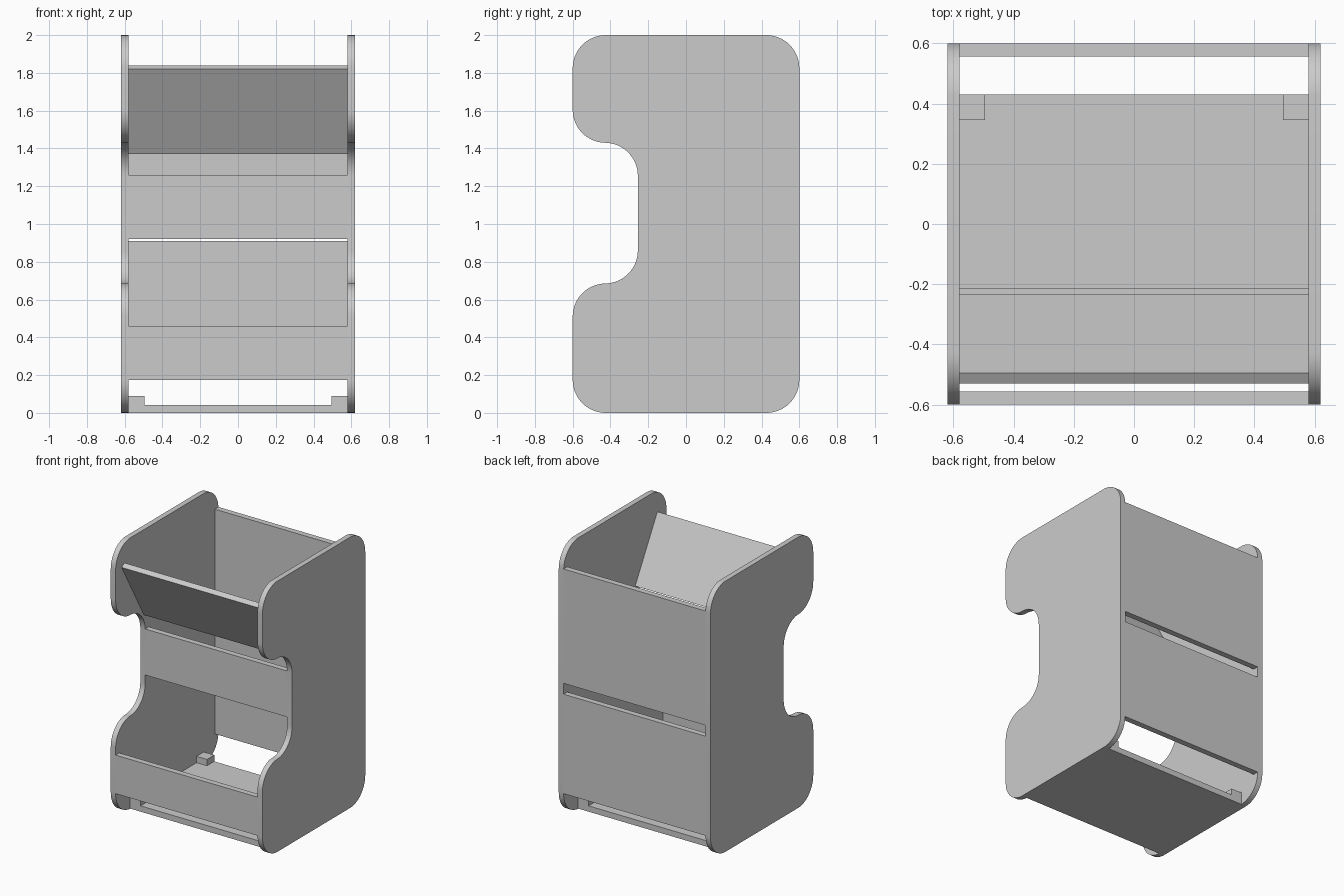
import bpy
import bmesh
from math import cos, sin, radians

cube = bpy.data.objects.get("Cube")
if cube:
    bpy.data.objects.remove(cube, do_unlink=True)

# One plain grey for every board
grey = bpy.data.materials.new("plain grey")
grey.use_nodes = True
colour = (0.6, 0.6, 0.6, 1)
grey.diffuse_color = colour
grey.node_tree.nodes["Principled BSDF"].inputs["Base Color"].default_value = colour

INNER, OUTER, R = 0.58, 0.62, 0.175


def extrude_profile(name, points, x0, x1):
    """Extrude a closed (y, z) profile from x0 to x1."""
    bm = bmesh.new()
    face = bm.faces.new([bm.verts.new((x0, y, z)) for y, z in points])
    new = bmesh.ops.extrude_face_region(bm, geom=[face])["geom"]
    verts = [v for v in new if isinstance(v, bmesh.types.BMVert)]
    bmesh.ops.translate(bm, verts=verts, vec=(x1 - x0, 0, 0))
    bmesh.ops.recalc_face_normals(bm, faces=bm.faces)
    mesh = bpy.data.meshes.new(name)
    bm.to_mesh(mesh)
    bm.free()
    mesh.materials.append(grey)
    obj = bpy.data.objects.new(name, mesh)
    bpy.context.collection.objects.link(obj)
    return obj


def board(name, y0, y1, z0, z1, x0=-INNER, x1=INNER):
    return extrude_profile(name, [(y0, z0), (y1, z0), (y1, z1), (y0, z1)], x0, x1)


def arc(y, z, start, end, steps=16):
    angles = [radians(start + (end - start) * i / steps) for i in range(steps + 1)]
    return [(y + R * cos(a), z + R * sin(a)) for a in angles]


# Side panels: rounded corners and a rounded notch in the front edge
front, back = -0.6 + R, 0.6 - R
outline = (arc(back, R, -90, 0) + arc(back, 2 - R, 0, 90)
           + arc(front, 2 - R, 90, 180)
           + arc(front, 1.43 + R, 180, 270) + arc(front - 0.005, 1.43 - R, 90, 0)
           + arc(front - 0.005, 0.685 + R, 0, -90) + arc(front, 0.685 - R, 90, 180)
           + arc(front, R, 180, 270))
for name, side in (("left_side_panel", 1), ("right_side_panel", -1)):
    panel = extrude_profile(name, outline, side * INNER, side * OUTER)
    bpy.ops.object.select_all(action="DESELECT")
    panel.select_set(True)
    bpy.context.view_layer.objects.active = panel
    bpy.ops.object.shade_smooth_by_angle(angle=radians(30))

# Upright and flat boards between the sides
board("bottom_board", -0.43, 0.43, 0, 0.043)
board("lower_front_board", -0.6, -0.557, 0.175, 0.46)
board("middle_front_board", -0.255, -0.212, 0.92, 1.26)
board("lower_back_board", 0.557, 0.6, 0.175, 0.91)
board("upper_back_board", 0.557, 0.6, 0.99, 1.835)

# Upper front board, leaning outward
extrude_profile("slanted_front_board",
                [(-0.27, 1.37), (-0.235, 1.39), (-0.495, 1.84), (-0.53, 1.82)],
                -INNER, INNER)

# Small blocks in the four corners of the bottom board
for side, side_name in ((1, "left"), (-1, "right")):
    for y0, end_name in ((-0.43, "front"), (0.345, "back")):
        board(f"{end_name}_{side_name}_block", y0, y0 + 0.085, 0.043, 0.09,
              side * 0.495, side * INNER)
